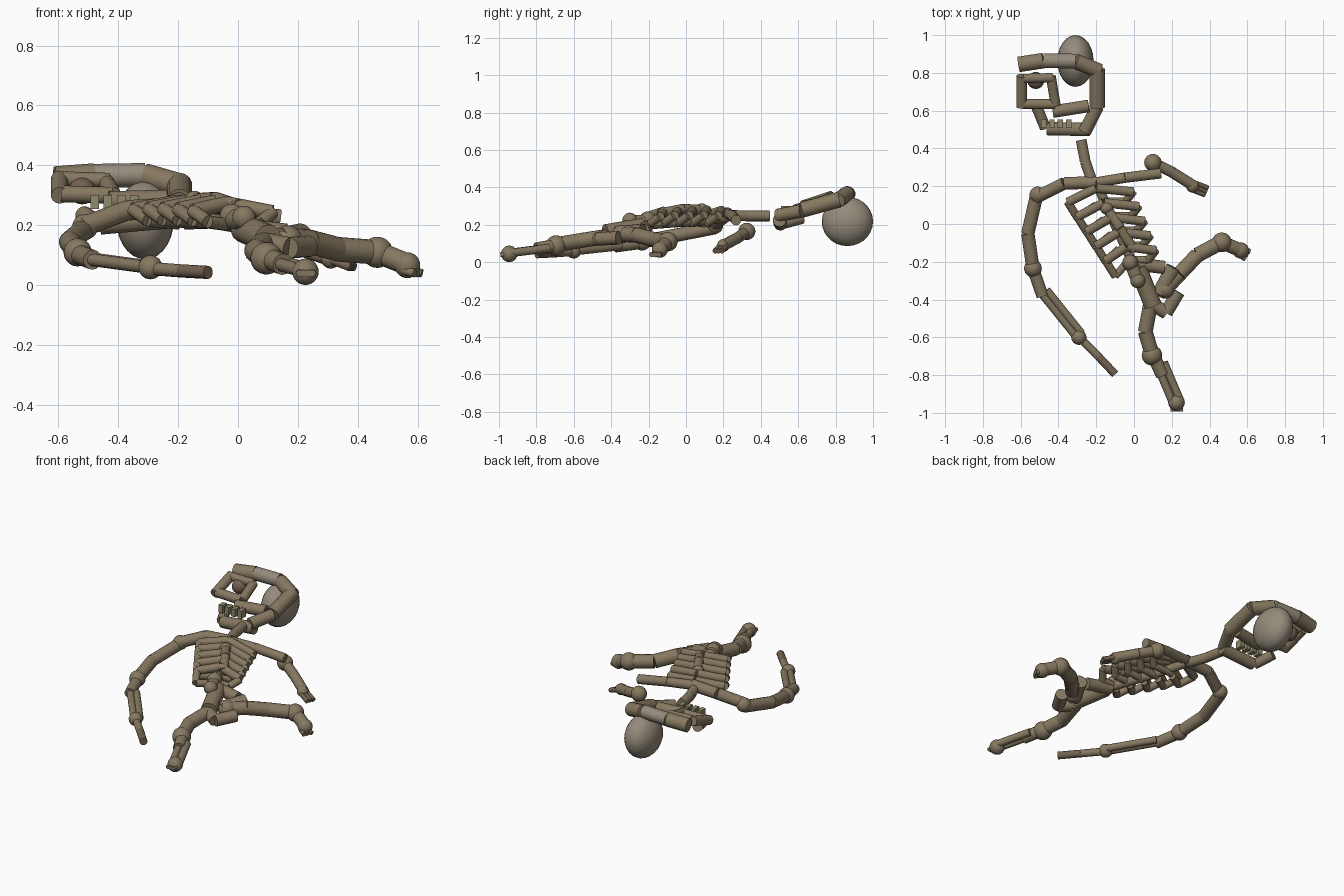
import bpy
from mathutils import Vector


def mat(name, c):
    m = bpy.data.materials.new(name)
    m.diffuse_color = (*c, 1)
    return m


BONE = mat("bone", (.24, .19, .12))
DARK = mat("dark_bone", (.17, .12, .08))
PALE = mat("pale_bone", (.30, .26, .20))
TOOTH = mat("tooth", (.28, .26, .15))


def finish(name, m):
    o = bpy.context.object
    o.name = name
    o.data.materials.append(m)
    bpy.ops.object.shade_smooth_by_angle()
    return o


def tube(name, a, b, r, m=BONE):
    a, b = Vector(a), Vector(b)
    d = b - a
    bpy.ops.mesh.primitive_cylinder_add(vertices=14, radius=r, depth=d.length, location=(a + b) / 2,
                                        rotation=d.to_track_quat('Z', 'Y').to_euler())
    return finish(name, m)


def chain(name, pts, r, m=BONE):
    for a, b in zip(pts, pts[1:]):
        tube(name, a, b, r, m)


def ball(name, p, r, m=BONE, scale=(1, 1, 1)):
    bpy.ops.mesh.primitive_uv_sphere_add(segments=24, ring_count=14, radius=r, location=p)
    bpy.context.object.scale = scale
    return finish(name, m)


def pair(name, a, b, gap, r):
    # two thin parallel bones
    side = (Vector(b) - Vector(a)).cross(Vector((0, 0, 1))).normalized() * gap
    for s in (-1, 1):
        tube(name, Vector(a) + side * s, Vector(b) + side * s, r)


# Skull
ball("cranium", (-.31, .863, .218), .137, PALE, (.70, 1, .96))
chain("brow_bone", [(-.61, .845, .355), (-.48, .865, .365)], .042)
chain("brow_bone", [(-.48, .865, .365), (-.31, .862, .368)], .04, PALE)
chain("skull_rim", [(-.31, .862, .366), (-.185, .81, .33)], .041)
chain("skull_rim", [(-.195, .82, .335), (-.195, .62, .28)], .042)
chain("jaw_hinge", [(-.195, .62, .275), (-.26, .49, .25)], .036)
chain("jaw", [(-.235, .50, .225), (-.46, .505, .205)], .036)
chain("chin", [(-.47, .51, .205), (-.515, .62, .235)], .03)
chain("cheek_bone", [(-.24, .625, .285), (-.43, .595, .28)], .034)
chain("eye_socket", [(-.595, .785, .355), (-.595, .62, .30)], .029)
chain("eye_socket", [(-.585, .77, .355), (-.43, .775, .35)], .025)
chain("eye_socket", [(-.44, .78, .345), (-.415, .63, .30)], .027)
chain("eye_socket", [(-.59, .635, .305), (-.42, .635, .30)], .028)
ball("inner_socket", (-.52, .76, .315), .045, DARK)
for i in range(4):
    bpy.ops.mesh.primitive_cube_add(size=1, location=(-.478 + i * .044, .53, .278))
    bpy.context.object.scale = (.028, .045, .048)
    finish("tooth", TOOTH)

# Neck and collar bones
chain("neck", [(-.28, .445, .248), (-.258, .33, .248), (-.22, .22, .25)], .029)
chain("left_collar", [(-.2, .22, .26), (-.37, .215, .25), (-.52, .14, .195)], .034)
chain("right_collar", [(-.2, .22, .26), (-.05, .245, .25), (.14, .268, .225)], .028)

# Left arm stretched along the ground
ball("left_shoulder", (-.51, .155, .195), .043)
chain("left_upper_arm", [(-.515, .155, .185), (-.562, -.05, .145), (-.535, -.235, .11)], .036)
ball("left_elbow", (-.535, -.235, .11), .047)
tube("left_forearm_top", (-.535, -.235, .105), (-.485, -.38, .085), .033)
pair("left_forearm", (-.475, -.36, .085), (-.29, -.59, .06), .017, .021)
ball("left_wrist", (-.292, -.6, .06), .04)
tube("left_palm", (-.28, -.61, .055), (-.19, -.70, .048), .022)
tube("left_fingers", (-.19, -.70, .048), (-.1, -.795, .043), .022, DARK)

# Right arm folded down
ball("right_shoulder", (.1, .325, .165), .046)
chain("right_upper_arm", [(.1, .325, .165), (.2, .275, .13), (.32, .2, .09)], .03)
ball("right_wrist", (.31, .2, .09), .034)
for i in range(3):
    tube("right_fingers", (.31 + i * .008, .18 + i * .018, .085), (.375 + i * .008, .155 + i * .018, .06), .014, DARK)

# Spine, breast bone and ribs
chain("spine", [(-.2, .22, .24), (-.13, .06, .22), (-.06, -.09, .21), (0, -.22, .2)], .026)
chain("breast_bone", [(-.145, .085, .28), (-.075, -.02, .285), (0, -.14, .26)], .027)
ball("chest_joint", (-.145, .085, .28), .035)
for i in range(5):
    t = i / 4
    c = Vector((-.2 + .16 * t, .19 - .31 * t, .28 - .02 * (t - .4) ** 2))
    w = .15 - .04 * t
    left = c + Vector((-w, -.075, -.025))
    right = c + Vector((w + .045, -.02, -.03))
    tube("left_rib", c, left, .025)
    tube("left_rib_side", left, left + Vector((.05, -.08, -.035)), .022)
    tube("left_rib_under", left + Vector((.05, -.08, -.035)), c + Vector((0, -.09, -.07)), .021)
    tube("right_rib", c, right, .025)
    tube("right_rib_side", right, right + Vector((-.04, -.05, -.035)), .022)
    tube("right_rib_under", right + Vector((-.04, -.05, -.035)), c + Vector((.02, -.07, -.07)), .021)

# Lower spine and pelvis
ball("lower_spine", (-.02, -.205, .23), .042)
ball("spine_base", (.02, -.3, .225), .04)
tube("lower_spine_link", (-.02, -.2, .22), (.02, -.3, .215), .036)
chain("pelvis_top", [(.0, -.21, .19), (.16, -.23, .17)], .036)
chain("pelvis_left", [(.02, -.23, .19), (.1, -.43, .155)], .048)
chain("pelvis_right", [(.21, -.23, .165), (.135, -.37, .15)], .042)
chain("pelvis_base", [(.09, -.42, .14), (.17, -.47, .125), (.235, -.36, .13)], .036)
ball("right_hip", (.165, -.345, .15), .05)

# Right leg bent sideways
chain("right_thigh", [(.165, -.345, .15), (.24, -.265, .145), (.335, -.165, .12), (.465, -.095, .11)], .041)
ball("right_knee", (.465, -.097, .11), .052)
tube("right_shin", (.465, -.097, .11), (.565, -.14, .07), .037)
ball("right_ankle", (.565, -.14, .067), .043)
for i in range(3):
    tube("right_toe", (.55 + i * .012, -.16 + i * .012, .05), (.59 + i * .012, -.185 + i * .02, .04), .014)

# Left leg stretched out
chain("left_thigh", [(.09, -.41, .14), (.06, -.57, .115), (.095, -.69, .095)], .04)
ball("left_knee", (.095, -.695, .09), .054)
tube("left_shin_top", (.1, -.69, .09), (.15, -.8, .07), .036)
pair("left_shin", (.14, -.74, .075), (.225, -.94, .05), .02, .022)
ball("left_ankle", (.225, -.945, .045), .044)
for i in range(4):
    tube("left_toe", (.205 + i * .014, -.95, .043), (.205 + i * .014, -.993, .04), .012)
